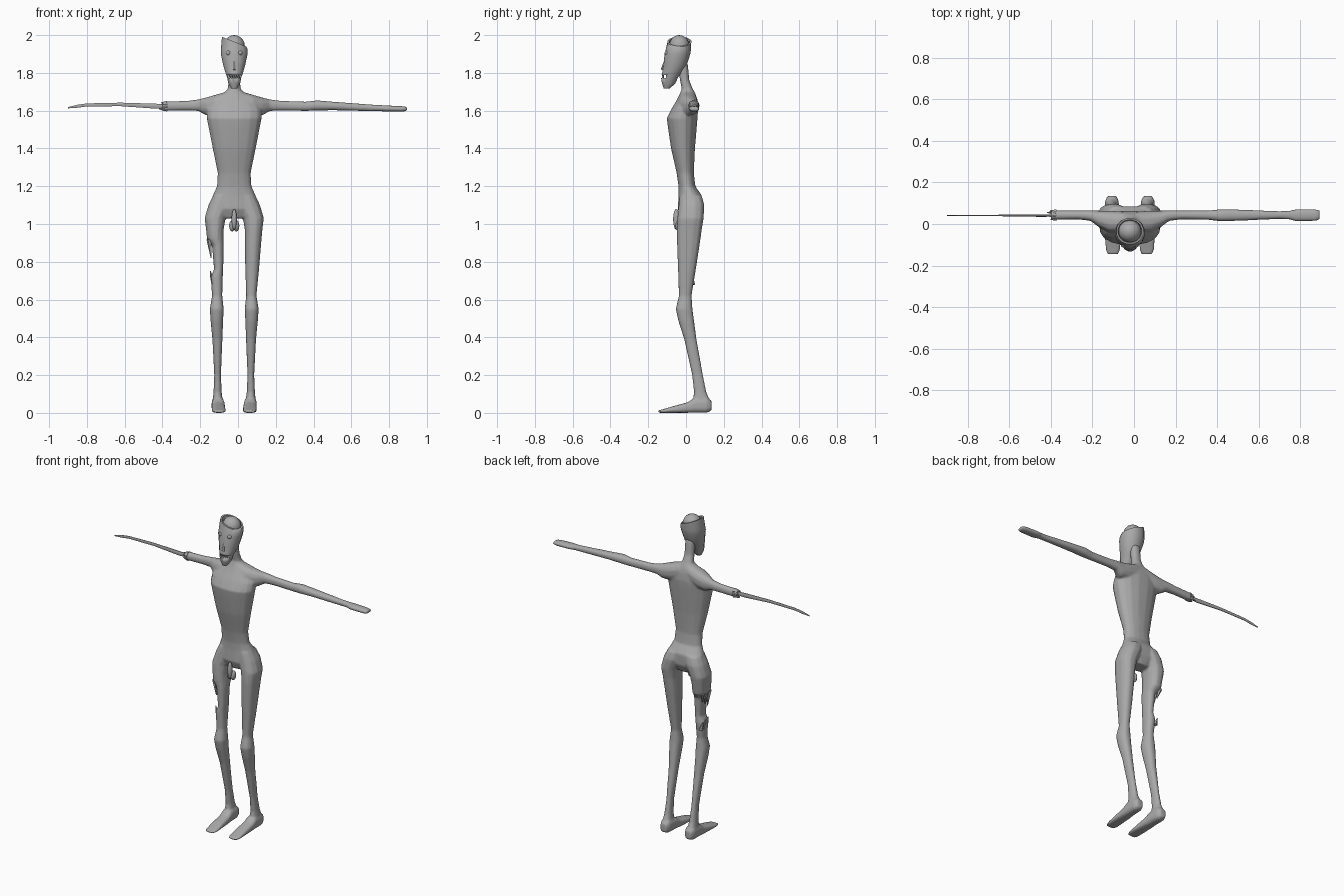
import bpy, bmesh, math, random
from mathutils import Vector

random.seed(4)
CX = -0.02  # body centre line
grey = bpy.data.materials.new("ash_grey")
grey.diffuse_color = (0.40, 0.40, 0.40, 1)


def finish(bm, name, angle=60):
    bmesh.ops.recalc_face_normals(bm, faces=bm.faces)
    me = bpy.data.meshes.new(name)
    bm.to_mesh(me)
    bm.free()
    ob = bpy.data.objects.new(name, me)
    bpy.context.collection.objects.link(ob)
    me.materials.append(grey)
    bpy.context.view_layer.objects.active = ob
    ob.select_set(True)
    bpy.ops.object.shade_smooth_by_angle(angle=math.radians(angle))
    ob.select_set(False)
    return ob


def loft(bm, axis, rings, n=12, power=2.3, mirror=False):
    """Skin rings (t, u0, u1, v0, v1) along an axis; x is relative to CX."""
    loops = []
    for t, u0, u1, v0, v1 in rings:
        loop = []
        for i in range(n):
            a = 2 * math.pi * (i + 0.5) / n
            c, s = math.cos(a), math.sin(a)
            u = (u0 + u1) / 2 + (u1 - u0) / 2 * math.copysign(abs(c) ** (2 / power), c)
            v = (v0 + v1) / 2 + (v1 - v0) / 2 * math.copysign(abs(s) ** (2 / power), s)
            p = {"x": (t, u, v), "y": (u, t, v), "z": (u, v, t)}[axis]
            loop.append(bm.verts.new((CX + (-p[0] if mirror else p[0]), p[1], p[2])))
        loops.append(loop)
    for a, b in zip(loops, loops[1:]):
        for i in range(n):
            j = (i + 1) % n
            bm.faces.new((a[i], a[j], b[j], b[i]))
    bm.faces.new(loops[0])
    bm.faces.new(loops[-1])
    return loops


def ball(name, centre, radii, seg=12):
    bm = bmesh.new()
    bmesh.ops.create_uvsphere(bm, u_segments=seg, v_segments=seg // 2 + 2, radius=1)
    for v in bm.verts:
        v.co = Vector([c + r * k for c, r, k in zip(centre, radii, v.co)])
    return finish(bm, name)


def spike(name, base, tip, r, sides=5):
    base, tip = Vector(base), Vector(tip)
    d = tip - base
    bm = bmesh.new()
    bmesh.ops.create_cone(bm, segments=sides, radius1=r, radius2=r * 0.2, depth=d.length, cap_ends=True)
    q = d.to_track_quat("Z", "Y")
    for v in bm.verts:
        v.co = q @ v.co + (base + tip) / 2
    return finish(bm, name, 40)


# Body: torso, neck, arms, legs and feet merged into one skin
bm = bmesh.new()
loft(bm, "z", [
    (1.03, -0.07, 0.07, -0.025, 0.06), (1.08, -0.13, 0.13, -0.045, 0.085),
    (1.15, -0.115, 0.115, -0.04, 0.085), (1.20, -0.092, 0.092, -0.04, 0.05),
    (1.27, -0.088, 0.088, -0.05, 0.042), (1.40, -0.115, 0.115, -0.08, 0.048),
    (1.50, -0.135, 0.135, -0.095, 0.057), (1.56, -0.147, 0.147, -0.103, 0.062),
    (1.61, -0.145, 0.145, -0.078, 0.065), (1.655, -0.115, 0.115, -0.05, 0.06),
    (1.685, -0.07, 0.07, -0.035, 0.052), (1.71, -0.037, 0.037, -0.025, 0.04)], 16, 2.2)
loft(bm, "z", [
    (1.66, -0.045, 0.045, -0.02, 0.045), (1.71, -0.036, 0.036, -0.022, 0.038),
    (1.76, -0.03, 0.03, -0.032, 0.018), (1.85, -0.03, 0.03, -0.045, 0.01)])
upper_arm = [
    (0.03, -0.04, 0.06, 1.60, 1.705), (0.10, -0.04, 0.065, 1.575, 1.685),
    (0.15, -0.015, 0.065, 1.575, 1.67), (0.19, 0.015, 0.066, 1.598, 1.66),
    (0.25, 0.022, 0.065, 1.60, 1.652), (0.38, 0.02, 0.065, 1.598, 1.648)]
loft(bm, "x", upper_arm + [
    (0.44, 0.012, 0.072, 1.60, 1.655), (0.52, 0.015, 0.07, 1.602, 1.648),
    (0.72, 0.024, 0.062, 1.597, 1.633), (0.77, 0.022, 0.064, 1.597, 1.63),
    (0.80, 0.012, 0.072, 1.595, 1.628), (0.89, 0.014, 0.072, 1.594, 1.624),
    (0.914, 0.02, 0.068, 1.598, 1.62)])
loft(bm, "x", upper_arm, mirror=True)
thigh = [
    (1.15, 0.0, 0.113, -0.035, 0.085), (1.10, 0.01, 0.138, -0.04, 0.098),
    (1.03, 0.045, 0.158, -0.047, 0.095), (0.97, 0.055, 0.15, -0.05, 0.085)]
whole = [(0.88, 0.055, 0.142, -0.048, 0.072), (0.76, 0.058, 0.132, -0.043, 0.053)]
torn = [(0.92, 0.055, 0.145, -0.05, 0.078), (0.885, 0.055, 0.118, -0.045, 0.05),
        (0.76, 0.058, 0.107, -0.04, 0.04), (0.72, 0.06, 0.125, -0.042, 0.042)]
shin = [
    (0.62, 0.063, 0.118, -0.038, 0.03), (0.55, 0.055, 0.13, -0.055, 0.035),
    (0.49, 0.058, 0.126, -0.042, 0.043), (0.39, 0.062, 0.116, -0.01, 0.056),
    (0.20, 0.07, 0.106, 0.032, 0.09), (0.11, 0.066, 0.11, 0.042, 0.108),
    (0.06, 0.06, 0.115, 0.035, 0.13), (0.02, 0.056, 0.118, 0.03, 0.13)]
foot = [
    (0.135, 0.065, 0.108, 0.012, 0.065), (0.11, 0.053, 0.12, 0.0, 0.085),
    (0.04, 0.05, 0.12, 0.0, 0.078), (0.01, 0.048, 0.12, 0.0, 0.057),
    (-0.07, 0.045, 0.12, 0.0, 0.035), (-0.12, 0.045, 0.118, 0.0, 0.02),
    (-0.146, 0.055, 0.108, 0.0, 0.014)]
for flip, middle in ((False, whole), (True, torn)):
    loft(bm, "z", thigh + middle + shin, mirror=flip)
    loft(bm, "y", foot, mirror=flip, power=2.8)
body = finish(bm, "body", 180)
remesh = body.modifiers.new("merge", "REMESH")
remesh.mode, remesh.voxel_size, remesh.use_smooth_shade = "VOXEL", 0.006, True
smooth = body.modifiers.new("soften", "SMOOTH")
smooth.factor, smooth.iterations = 0.5, 5
body.modifiers.new("simplify", "DECIMATE").ratio = 0.25

# Torn thigh strips
for i, y in enumerate((-0.02, 0.015, 0.05)):
    spike("thigh_strip", (CX - 0.133, y, 0.92), (CX - 0.122, y * 0.7, 0.82 + 0.02 * i), 0.014)
    spike("thigh_strip", (CX - 0.11, y * 0.7, 0.68), (CX - 0.127, y * 0.7, 0.75 - 0.01 * i), 0.013)

# Head: jaw to a slanted open skull rim with an inner wall
bm = bmesh.new()
loops = loft(bm, "z", [
    (1.718, -0.016, 0.016, -0.118, -0.085), (1.745, -0.032, 0.032, -0.128, -0.055),
    (1.775, -0.038, 0.038, -0.133, -0.042), (1.80, -0.047, 0.047, -0.127, -0.02),
    (1.84, -0.059, 0.059, -0.12, 0.005), (1.90, -0.072, 0.072, -0.115, 0.024),
    (1.925, -0.072, 0.072, -0.108, 0.028), (1.965, -0.066, 0.066, -0.098, 0.029),
    (1.965, -0.057, 0.057, -0.089, 0.02), (1.935, -0.054, 0.054, -0.086, 0.017)], 16, 2.1)
for loop in loops[7:]:
    for v in loop:
        v.co.z -= 0.4 * (v.co.x - CX)
head = finish(bm, "head", 45)

# Mouth slot cut into the head
bm = bmesh.new()
bmesh.ops.create_cube(bm, size=1)
for v in bm.verts:
    v.co = Vector((CX + v.co.x * 0.09, -0.13 + v.co.y * 0.05, 1.782 + v.co.z * 0.016))
cutter = finish(bm, "mouth_cutter")
cutter.hide_render = True
cutter.hide_viewport = True
cut = head.modifiers.new("mouth", "BOOLEAN")
cut.operation, cut.object, cut.solver = "DIFFERENCE", cutter, "EXACT"

# Teeth, eyes, nose and exposed brain
for x in (-0.024, -0.012, 0.0, 0.012, 0.024):
    y = -0.124 + 8 * x * x
    spike("upper_tooth", (CX + x, y, 1.794), (CX + x, y, 1.778), 0.004, 4)
    spike("lower_tooth", (CX + x + 0.004, y, 1.77), (CX + x + 0.004, y, 1.784), 0.004, 4)
for side in (-1, 1):
    ball("eye", (CX + side * 0.031, -0.1, 1.905), (0.013, 0.013, 0.013))
spike("nose", (CX, -0.122, 1.815), (CX, -0.108, 1.88), 0.012, 6)
ball("brain", (CX, -0.035, 1.942), (0.056, 0.054, 0.058), 16)

# Groin
for side in (-1, 1):
    ball("groin_side", (CX + side * 0.011, -0.035, 0.99), (0.016, 0.02, 0.03))
ball("groin_front", (CX, -0.052, 1.025), (0.014, 0.016, 0.055))

# Severed arm: ragged flesh and a thin curved bone
for i in range(7):
    a = 2 * math.pi * i / 7
    y, z = 0.042 + 0.018 * math.cos(a), 1.623 + 0.019 * math.sin(a)
    spike("torn_flesh", (-0.375, y, z), (-0.40 - random.uniform(0, 0.02), y + 0.004 * math.cos(a), z), 0.011)
bm = bmesh.new()
loft(bm, "x", [
    (0.35, 0.036, 0.046, 1.614, 1.634), (0.42, 0.034, 0.046, 1.61, 1.638),
    (0.60, 0.037, 0.045, 1.623, 1.643), (0.78, 0.038, 0.044, 1.622, 1.639),
    (0.83, 0.038, 0.044, 1.615, 1.632), (0.88, 0.039, 0.043, 1.612, 1.619)], 8, mirror=True)
finish(bm, "arm_bone")
